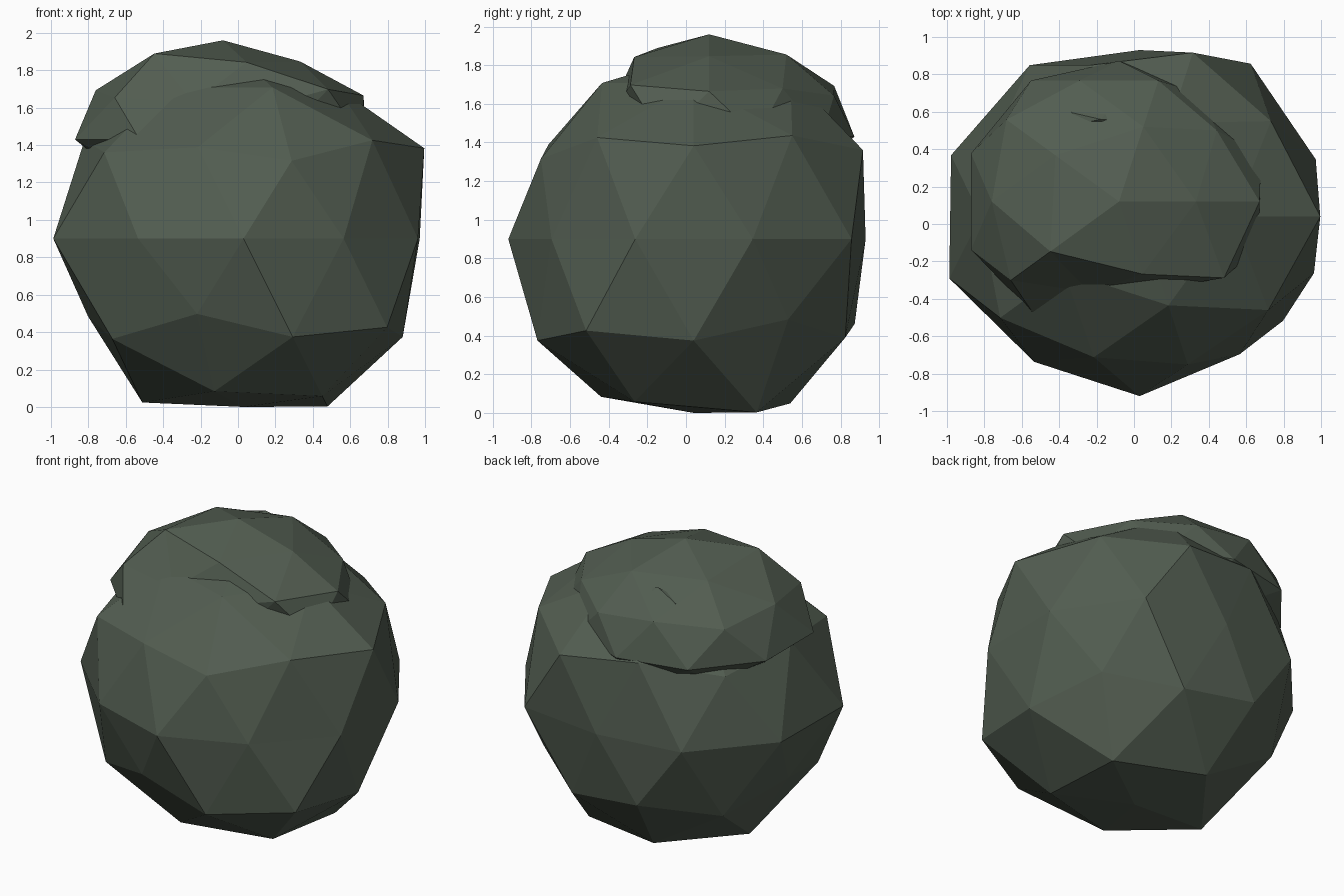
import bpy
import bmesh
import math

if "Cube" in bpy.data.objects:
    bpy.data.objects.remove(bpy.data.objects["Cube"])

green = bpy.data.materials.new("dark grey green")
green.diffuse_color = (0.085, 0.11, 0.082, 1)
green.use_nodes = True
green.node_tree.nodes["Principled BSDF"].inputs["Base Color"].default_value = green.diffuse_color


def lump(name, centre, scale, radii=None, subdivisions=2):
    """Flat-shaded icosphere; each vertex pushed in or out, ring by ring from the bottom."""
    bm = bmesh.new()
    bmesh.ops.create_icosphere(bm, subdivisions=subdivisions, radius=1)
    if radii:
        def ring_order(v):
            angle = round(math.degrees(math.atan2(v.co.y, v.co.x))) % 360
            if abs(v.co.z) > 0.99:
                angle = 0
            return (round(v.co.z, 2), angle)
        for v, r in zip(sorted(bm.verts, key=ring_order), radii):
            v.co *= r
    for v in bm.verts:
        v.co = [c + s * p for c, s, p in zip(centre, scale, v.co)]
    mesh = bpy.data.meshes.new(name)
    bm.to_mesh(mesh)
    bm.free()
    mesh.materials.append(green)
    ob = bpy.data.objects.new(name, mesh)
    bpy.context.collection.objects.link(ob)
    return ob


# Main rounded body, rings listed from the bottom pole to the top pole
lump("bush_body", (0.03, 0.04, 0.9), (1, 1, 1), [
    0.90,
    1.055, 1.0, 1.03, 0.96, 0.99,
    1.0, 0.97, 1.0, 1.02, 1.0,
    0.93, 0.98, 0.93, 0.90, 1.06,
    0.99, 1.01, 0.89, 1.0, 1.06, 1.07, 0.96, 0.96, 0.91, 0.98,
    1.08, 1.03, 1.0, 1.03, 0.93,
    1.02, 1.0, 1.0, 0.93, 1.0,
    0.95, 1.0, 0.95, 0.95, 0.95,
    0.95])

# Flattened cap overhanging the back and left of the body
lump("bush_cap", (-0.08, 0.12, 1.43), (0.8, 0.8, 0.5), [0.8] * 16 + [
    1.0, 0.9, 0.94, 1.0, 1.04, 1.04, 0.95, 0.65, 0.65, 0.98,
    1.05, 0.95, 1.04, 1.0, 0.70,
    0.95, 1.0, 1.0, 0.75, 1.02,
    0.98, 1.0, 1.0, 1.08, 0.97,
    1.06])

# Small ridge just breaking through the top of the cap
lump("cap_ridge", (-0.18, 0.56, 1.72), (0.22, 0.07, 0.1), subdivisions=1)
